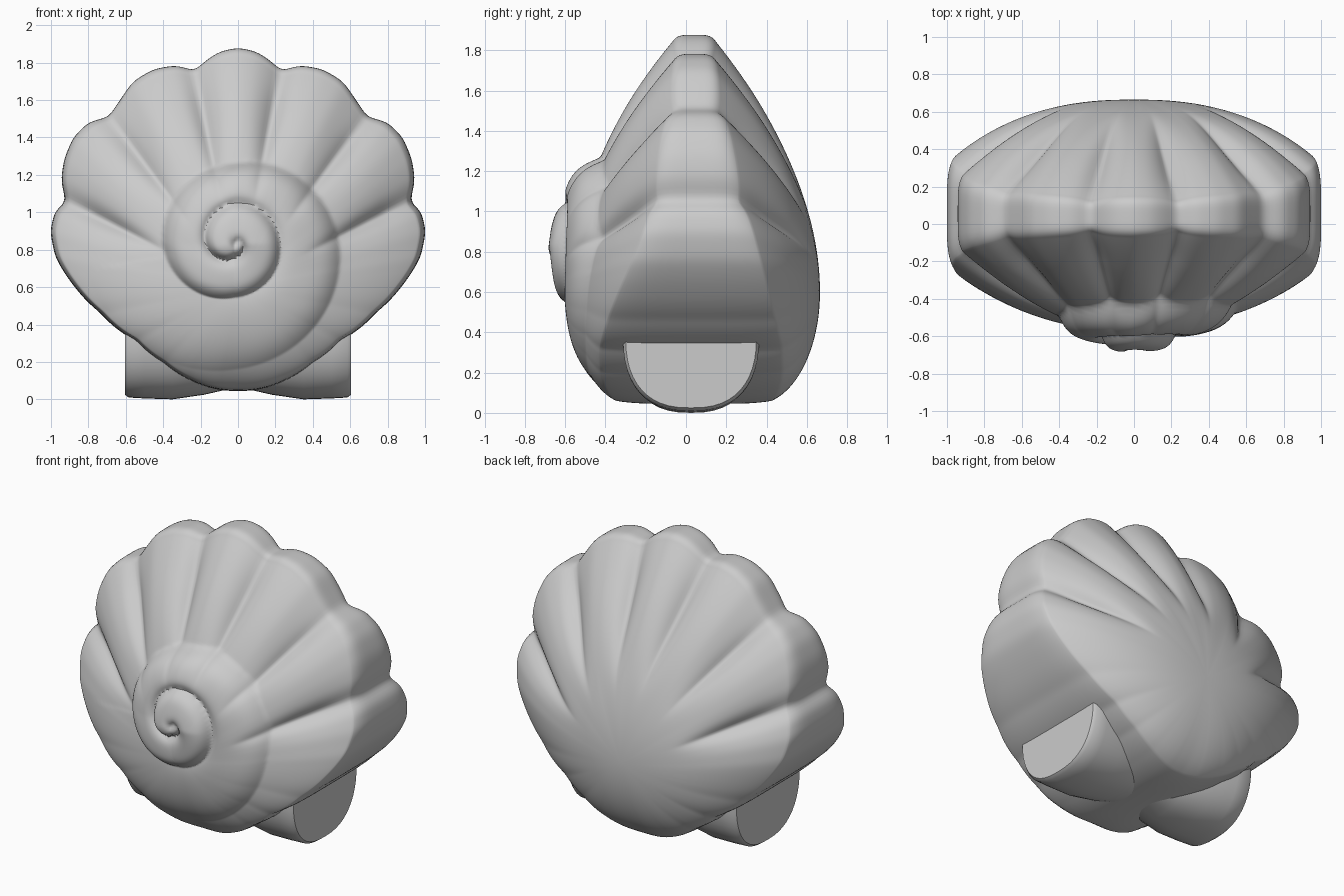
import bpy, bmesh
from math import sin, cos, pi, atan2, hypot, degrees, radians, exp

if "Cube" in bpy.data.objects:
    bpy.data.objects.remove(bpy.data.objects["Cube"])

CZ = 0.6          # height of the shell's fan centre
COLS = 360


def lerp_table(x, tab):
    if x <= tab[0][0]:
        return tab[0][1]
    for (x0, v0), (x1, v1) in zip(tab, tab[1:]):
        if x <= x1:
            return v0 + (v1 - v0) * (x - x0) / (x1 - x0)
    return tab[-1][1]


def soft_table(deg, tab, spread):
    """Averaged lookup by angle from the top, mirrored at 0 and 180."""
    total = 0
    for i in range(-4, 5):
        d = abs(deg + spread * i / 4)
        total += lerp_table(360 - d if d > 180 else d, tab)
    return total / 9


def smooth(a, b, x):
    t = max(0.0, min(1.0, (x - a) / (b - a)))
    return t * t * (3 - 2 * t)


def make_object(name, bm):
    bmesh.ops.recalc_face_normals(bm, faces=bm.faces[:])
    me = bpy.data.meshes.new(name)
    bm.to_mesh(me)
    bm.free()
    ob = bpy.data.objects.new(name, me)
    bpy.context.collection.objects.link(ob)
    bpy.ops.object.select_all(action='DESELECT')
    ob.select_set(True)
    bpy.context.view_layer.objects.active = ob
    bpy.ops.object.shade_smooth_by_angle(angle=radians(50))
    return ob


# Half of the scalloped front outline, top to bottom (x, z)
OUTLINE = [(0, 1.88), (.1, 1.858), (.18, 1.805), (.23, 1.755), (.33, 1.785),
           (.45, 1.765), (.56, 1.7), (.63, 1.6), (.69, 1.51), (.8, 1.48),
           (.88, 1.4), (.93, 1.28), (.945, 1.17), (.92, 1.06), (.98, 1.0),
           (1.003, .9), (.975, .76), (.88, .61), (.74, .465), (.55, .315),
           (.4, .195), (.25, .1), (.12, .055), (0, .045)]
RADIUS = [(degrees(atan2(x, z - CZ)), hypot(x, z - CZ)) for x, z in OUTLINE]
NOTCHES = [RADIUS[i][0] for i in (3, 8, 13)]

# Rim depth and dome exponent to front and back, and dome roundness, by angle from the top
RIM = {-1: [(0, .04), (25, .04), (50, .1), (75, .19), (90, .33), (112, .41), (140, .39), (180, .27)],
       1: [(0, .12), (25, .13), (50, .2), (75, .32), (90, .39), (112, .45), (140, .44), (180, .35)]}
POWER = {-1: [(0, 2.1), (180, 2.1)], 1: [(0, 1.9), (40, 2.1), (75, 2.5), (110, 2.4), (150, 2)]}
ROUND = [(0, 1), (80, 1), (130, .6), (180, .5)]

# Spiral line: clockwise angle from the top, radius; and surface height along it
SPIRAL = [(-360, 0), (-270, .045), (-180, .07), (-90, .15), (0, .22), (90, .245),
          (180, .285), (270, .38), (360, .43), (450, .56), (540, .67), (630, .82)]
LINE_HEIGHT = [(-270, .1), (-180, .05), (-90, .055), (0, .08), (90, .05), (180, .02), (270, 0)]


def spiral_height(x, z):
    x, z = x + .02, z - .83
    r, a = hypot(x, z), degrees(atan2(x, z)) - 360
    while a <= 620:
        outer = lerp_table(a, SPIRAL)
        if a > -360 and r <= outer:
            inner = lerp_table(a - 360, SPIRAL)
            t = (r - inner) / max(outer - inner, 1e-4)
            h0, h1 = lerp_table(a - 360, LINE_HEIGHT), lerp_table(a, LINE_HEIGHT)
            amp = min(.035, .25 * (outer - inner)) * (1 - smooth(380, 600, a))
            return h0 + (h1 - h0) * t ** 4 + amp * (1 - abs(2 * t - 1) ** 4)
        a += 360
    return 0


class Column:
    """One fan-shaped slice of the shell at an angle from the top."""

    def __init__(self, deg):
        d = abs(deg)
        self.th, self.R, self.soft_R = radians(deg), soft_table(d, RADIUS, 1.5), soft_table(d, RADIUS, 14)
        self.rim = {k: soft_table(d, t, 9) for k, t in RIM.items()}
        self.power = {k: soft_table(d, t, 20) for k, t in POWER.items()}
        self.q = soft_table(d, ROUND, 25)
        near = min(abs(d - n) for n in NOTCHES)
        self.groove = exp(-(near * near + .25) ** .5 / 3.5)

    def point(self, s, side):
        R = self.soft_R + (self.R - self.soft_R) * smooth(.2, .8, s)
        x, z = R * s * sin(self.th), CZ + R * s * cos(self.th)
        peak = .565 if side < 0 else .665
        y = self.rim[side] + (peak - self.rim[side]) * max(0, 1 - s ** self.power[side]) ** self.q
        y -= .065 * self.groove * smooth(.35, .75, s) * (1 - .5 * smooth(.8, 1, s))
        if side < 0:
            y += spiral_height(x, z)
        return (x, side * y, z)


# Scallop shell: front dome with spiral, rounded rim band, back dome
bm = bmesh.new()
EDGE = .972
front_s = [i / 85 * (EDGE - .01) for i in range(1, 86)]
back_s = [i / 36 * (EDGE - .01) for i in range(36, 0, -1)]
columns = []
for c in range(COLS):
    col = Column(-180 + 360 * c / COLS)
    pts = [col.point(s, -1) for s in front_s]
    f, b, edge = col.point(EDGE, -1), col.point(EDGE, 1), col.point(1, 1)
    for i in range(17):
        w = -cos(pi * i / 16)          # closer spacing at the rounded corners
        k = EDGE + (1 - EDGE) * (1 - abs(w) ** 5)
        pts.append((edge[0] * k, f[1] + (b[1] - f[1]) * (w + 1) / 2, CZ + (edge[2] - CZ) * k))
    pts += [col.point(s, 1) for s in back_s]
    columns.append([bm.verts.new(p) for p in pts])
tip_f = bm.verts.new(Column(0).point(0, -1))
tip_b = bm.verts.new(Column(0).point(0, 1))
for c in range(COLS):
    A, B = columns[c], columns[(c + 1) % COLS]
    bm.faces.new((tip_f, A[0], B[0]))
    bm.faces.new((tip_b, B[-1], A[-1]))
    for i in range(len(A) - 1):
        bm.faces.new((A[i], A[i + 1], B[i + 1], B[i]))
bmesh.ops.smooth_vert(bm, verts=bm.verts[:], factor=.5, use_axis_x=True, use_axis_y=True, use_axis_z=True)
make_object("scallop_shell", bm)

# Foot: D-shaped bar pinched in the middle, mirrored half sections
bm = bmesh.new()
HALF = [(.07, .8, .05), (.18, .9, .025), (.35, .98, 0), (.5, 1, .005), (.585, 1, .01), (.605, .96, .025)]
sections = [(-x, w, z) for x, w, z in reversed(HALF)] + [(0, .78, .055)] + HALF
rings = []
for x, w, zb in sections:
    top = .375
    ring = []
    for i in range(25):
        a = pi * i / 24
        cx = cos(a)
        y = .025 + .338 * w * (1 if cx > 0 else -1) * abs(cx) ** .8
        ring.append(bm.verts.new((x, y, top - (top - zb) * max(0, sin(a)) ** .85)))
    rings.append(ring)
for A, B in zip(rings, rings[1:]):
    for i in range(25):
        j = (i + 1) % 25
        bm.faces.new((A[i], A[j], B[j], B[i]))
bm.faces.new(rings[0])
bm.faces.new(rings[-1][::-1])
make_object("foot_bar", bm)
